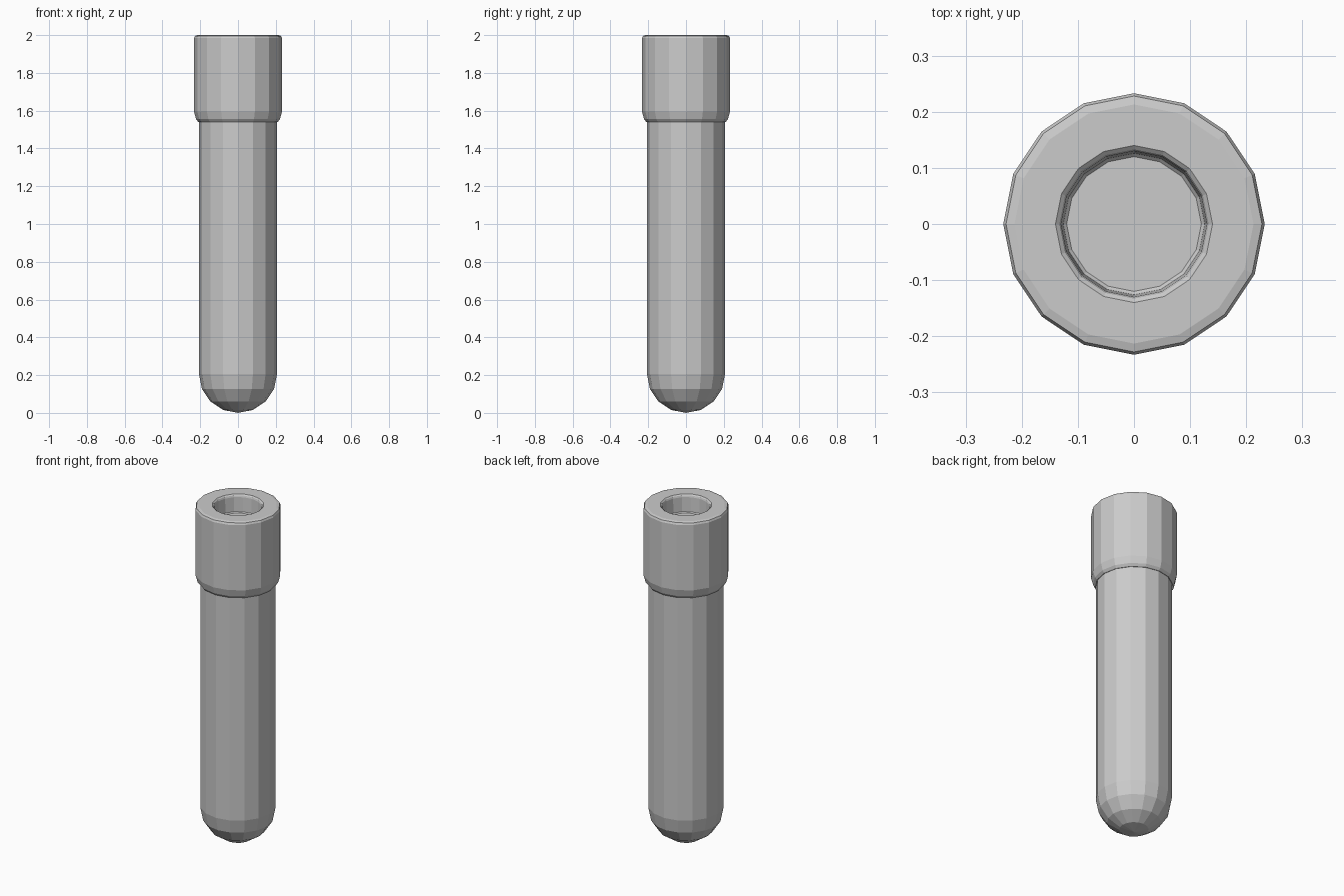
import bpy
import bmesh
from math import sin, cos, tau, pi

SIDES = 16
TUBE_R = 0.207

cube = bpy.data.objects.get("Cube")
if cube:
    bpy.data.objects.remove(cube, do_unlink=True)

grey = bpy.data.materials.new("neutral_grey")
grey.use_nodes = True
grey.diffuse_color = (0.6, 0.6, 0.6, 1)
grey.node_tree.nodes["Principled BSDF"].inputs["Base Color"].default_value = (0.6, 0.6, 0.6, 1)


def lathe(name, profile):
    """Revolve (radius, height) points about z; radius 0 makes a pole."""
    bm = bmesh.new()
    rings = []
    for r, z in profile:
        count = SIDES if r > 0 else 1
        rings.append([bm.verts.new((r * cos(tau * i / SIDES), r * sin(tau * i / SIDES), z))
                      for i in range(count)])
    for low, high in zip(rings, rings[1:]):
        for i in range(SIDES):
            j = (i + 1) % SIDES
            if len(low) == 1:
                bm.faces.new((low[0], high[j], high[i]))
            elif len(high) == 1:
                bm.faces.new((low[i], low[j], high[0]))
            else:
                bm.faces.new((low[i], low[j], high[j], high[i]))
    bmesh.ops.recalc_face_normals(bm, faces=bm.faces)
    mesh = bpy.data.meshes.new(name)
    bm.to_mesh(mesh)
    bm.free()
    mesh.materials.append(grey)
    obj = bpy.data.objects.new(name, mesh)
    bpy.context.collection.objects.link(obj)
    return obj


# Tube: faceted round bottom, straight wall, closed inside the cap
round_end = [(TUBE_R * sin(a), TUBE_R * (1 - cos(a)))
             for a in (k * pi / 8 for k in range(5))]
lathe("tube", round_end + [(TUBE_R, 1.6), (0, 1.6)])

# Cap: tapered lower lip, softened top rim and a shallow round recess
lathe("cap", [
    (0, 1.54), (0.21, 1.54), (0.222, 1.555), (0.233, 1.595),
    (0.233, 1.985), (0.228, 1.996), (0.213, 2.0),
    (0.14, 2.0), (0.133, 1.994), (0.13, 1.985),
    (0.126, 1.9), (0.12, 1.894), (0, 1.894),
])
